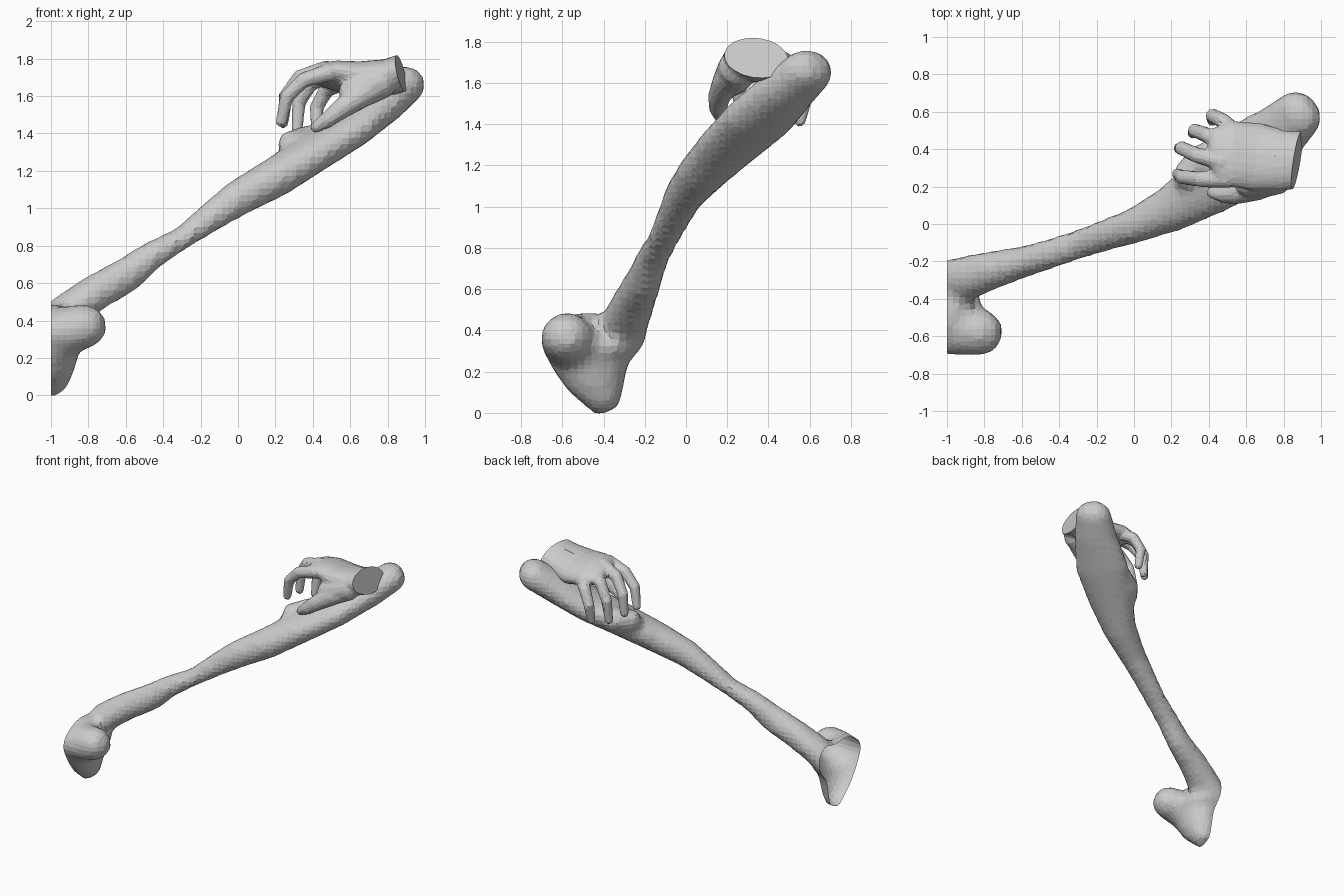
import bpy, bmesh, math
from mathutils import Vector

if "Cube" in bpy.data.objects:
    bpy.data.objects.remove(bpy.data.objects["Cube"])


def tube(bm, pts, hint, n=16):
    """Loft elliptical rings (x, y, z, half width, half thickness) with domed ends."""
    hint = Vector(hint)
    P = [Vector(p[:3]) for p in pts]
    R = [(p[3], p[4] if len(p) > 4 else p[3]) for p in pts]
    t0 = (P[0] - P[1]).normalized()
    t1 = (P[-1] - P[-2]).normalized()
    rings = []
    for h, s in ((0.7, 0.3), (0.52, 0.7)):
        rings.append((P[0] + t0 * h * R[0][1], -t0, R[0][0] * s, R[0][1] * s))
    for i in range(len(P)):
        t = (P[min(i + 1, len(P) - 1)] - P[max(i - 1, 0)]).normalized()
        rings.append((P[i], t, *R[i]))
    for h, s in ((0.52, 0.7), (0.7, 0.3)):
        rings.append((P[-1] + t1 * h * R[-1][1], t1, R[-1][0] * s, R[-1][1] * s))
    loops = []
    for c, t, a, b in rings:
        side = (hint - t * hint.dot(t)).normalized()
        up = side.cross(t)
        loops.append([bm.verts.new(c + side * a * math.cos(2 * math.pi * k / n)
                                   + up * b * math.sin(2 * math.pi * k / n)) for k in range(n)])
    for l0, l1 in zip(loops, loops[1:]):
        for k in range(n):
            j = (k + 1) % n
            bm.faces.new((l0[k], l0[j], l1[j], l1[k]))
    bm.faces.new(loops[0][::-1])
    bm.faces.new(loops[-1])


def fuse(name, bm, voxel, smooth, ratio, cut_co, cut_no, cap):
    """Melt the parts into one skin, then slice it flat (keeps the +cut_no side)."""
    bmesh.ops.recalc_face_normals(bm, faces=bm.faces)
    me = bpy.data.meshes.new(name)
    bm.to_mesh(me)
    bm.free()
    ob = bpy.data.objects.new(name, me)
    bpy.context.collection.objects.link(ob)
    bpy.context.view_layer.objects.active = ob
    ob.select_set(True)
    m = ob.modifiers.new("remesh", 'REMESH')
    m.mode = 'VOXEL'
    m.voxel_size = voxel
    m = ob.modifiers.new("smooth", 'SMOOTH')
    m.factor = 0.5
    m.iterations = smooth
    m = ob.modifiers.new("decimate", 'DECIMATE')
    m.ratio = ratio
    for m in list(ob.modifiers):
        bpy.ops.object.modifier_apply(modifier=m.name)
    bm = bmesh.new()
    bm.from_mesh(ob.data)
    bmesh.ops.bisect_plane(bm, geom=bm.verts[:] + bm.edges[:] + bm.faces[:],
                           plane_co=cut_co, plane_no=cut_no, clear_inner=True)
    if cap:
        bmesh.ops.holes_fill(bm, edges=[e for e in bm.edges if e.is_boundary], sides=0)
        bmesh.ops.recalc_face_normals(bm, faces=bm.faces)
    for f in bm.faces:
        f.smooth = False
    bm.to_mesh(ob.data)
    bm.free()
    ob.select_set(False)
    return ob


# Long branch, widening into a flat pad at the top
bm = bmesh.new()
tube(bm, [(-1.04, -0.32, 0.34, .12, .10), (-0.90, -0.29, 0.455, .12, .10),
          (-0.77, -0.25, 0.545, .105, .098), (-0.60, -0.205, 0.64, .085, .097),
          (-0.45, -0.16, 0.755, .08, .075), (-0.30, -0.11, 0.84, .08, .06),
          (-0.15, -0.06, 0.95, .085, .08), (0, -0.01, 1.055, .095, .098),
          (0.2, 0.08, 1.165, .125, .108), (0.4, 0.21, 1.295, .17, .105),
          (0.6, 0.35, 1.425, .20, .105), (0.78, 0.49, 1.565, .16, .11),
          (0.90, 0.605, 1.67, .13, .105)], (0.45, -0.9, 0))
# Knob under the fingertips
tube(bm, [(0.27, 0.25, 1.34, .075), (0.36, 0.34, 1.35, .09), (0.46, 0.40, 1.39, .075)], (0, 1, 0))
# Wedge foot, sliced open at the left
tube(bm, [(-1, -0.40, 0.07, .10, .10), (-1, -0.43, 0.15, .15, .13),
          (-1, -0.46, 0.25, .20, .16), (-1, -0.455, 0.33, .24, .20),
          (-1, -0.45, 0.37, .20, .16)], (0, 1, 0))
# Rounded toe lobe
tube(bm, [(-1.02, -0.56, 0.33, .14, .11), (-0.90, -0.565, 0.35, .14, .13),
          (-0.79, -0.585, 0.375, .12, .115)], (0, 1, 0))
fuse("branch", bm, 0.034, 2, 1.0, (-1, 0, 0), (1, 0, 0), False)

# Palm and wrist
bm = bmesh.new()
tilt = (0, 1, -0.2)
tube(bm, [(0.95, .345, 1.745, .15, .10), (0.80, .34, 1.70, .165, .095),
          (0.65, .36, 1.69, .185, .09), (0.52, .375, 1.71, .18, .075),
          (0.44, .365, 1.72, .15, .055)], tilt, 20)
# Fleshy web between palm and thumb
tube(bm, [(.78, .25, 1.68, .09), (.68, .235, 1.64, .095), (.60, .22, 1.61, .08)], (0, 1, 0), 14)
# Curled fingers: index, middle, ring, little
fingers = [
    [(.50, .24, 1.73), (.35, .24, 1.685), (.26, .25, 1.595), (.23, .27, 1.455)],
    [(.48, .33, 1.745), (.33, .37, 1.70), (.255, .405, 1.60), (.24, .405, 1.45)],
    [(.50, .42, 1.71), (.39, .475, 1.67), (.325, .50, 1.565), (.315, .485, 1.41)],
    [(.54, .49, 1.67), (.47, .555, 1.63), (.42, .58, 1.54), (.42, .55, 1.41)]]
for f in fingers:
    tube(bm, [(*p, r) for p, r in zip(f, (.05, .043, .039, .03))], (0, 1, 0), 10)
# Thumb
tube(bm, [(.78, .25, 1.67, .075), (.66, .195, 1.605, .07), (.55, .16, 1.53, .055),
          (.48, .155, 1.475, .044), (.41, .17, 1.43, .03)], (0, 1, 0), 12)
fuse("hand", bm, 0.013, 2, 0.15, (.867, .34, 1.74), (-1, .14, -.2), True)
